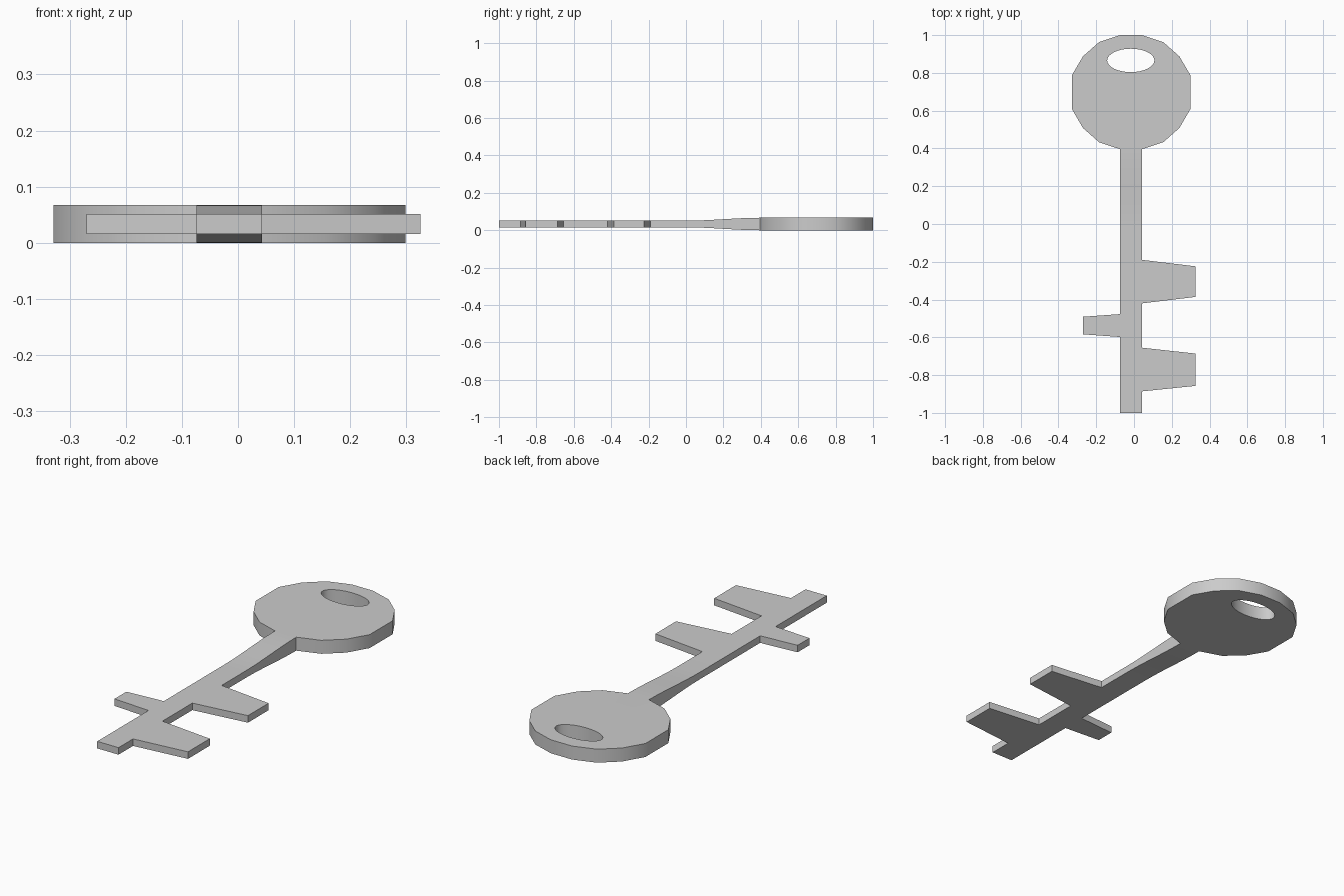
import bpy, bmesh, math

if "Cube" in bpy.data.objects:
    bpy.data.objects.remove(bpy.data.objects["Cube"])

CX, HEAD_Y = -0.015, 0.698          # centre of the round head
LEFT, RIGHT = -0.074, 0.043         # shaft sides
NECK = 0.396                        # where the shaft meets the head


def half_thickness(y):
    """Thick head easing into a thin shaft."""
    t = min(max(y / NECK, 0), 1)
    return 0.0175 + 0.016 * t * t * (3 - 2 * t)


bm = bmesh.new()


def loop(points):
    vs = [bm.verts.new((x, y, 0)) for x, y in points]
    return [bm.edges.new((vs[i], vs[(i + 1) % len(vs)])) for i in range(len(vs))]


# Head: faceted disc mirrored from one quadrant, with an oval ring hole
quad = [(0.3135, 0.09), (0.255, 0.19), (0.17, 0.265), (0.0585, 0.302)]
half = quad + [(-x, y) for x, y in reversed(quad)]
outline = half + [(x, -y) for x, y in reversed(half)]
edges = loop([(CX + x, HEAD_Y + y) for x, y in outline])
edges += loop([(-0.017 + 0.125 * math.cos(2 * math.pi * i / 32),
                0.866 + 0.062 * math.sin(2 * math.pi * i / 32)) for i in range(32)])
bmesh.ops.triangle_fill(bm, use_beauty=True, edges=edges, normal=(0, 0, 1))

# Shaft: rows of quads down to the tip
rows = [NECK, 0.34, 0.27, 0.2, 0.13, 0.06, 0, -0.19, -0.42, -0.477, -0.598, -0.655, -0.886, -1]
for y0, y1 in zip(rows, rows[1:]):
    bm.faces.new([bm.verts.new((x, y, 0)) for x, y in
                  ((LEFT, y0), (LEFT, y1), (RIGHT, y1), (RIGHT, y0))])

# Teeth: root side, tip x, root y pair, tip y pair
for root, tip, ra, rb, ta, tb in [(RIGHT, 0.325, -0.19, -0.42, -0.224, -0.386),
                                  (RIGHT, 0.325, -0.655, -0.886, -0.686, -0.857),
                                  (LEFT, -0.27, -0.477, -0.598, -0.491, -0.584)]:
    bm.faces.new([bm.verts.new((x, y, 0)) for x, y in
                  ((root, ra), (root, rb), (tip, tb), (tip, ta))])
bmesh.ops.remove_doubles(bm, verts=bm.verts[:], dist=0.004)

# Thickness: duplicate the flat plan, move both sides, wall the rim
rim = [e for e in bm.edges if len(e.link_faces) == 1]
bottom = bm.verts[:]
copy = bmesh.ops.duplicate(bm, geom=bm.verts[:] + bm.edges[:] + bm.faces[:])
twin = copy["vert_map"]
pairs = [(v, twin[v]) for v in bottom]
for low, high in pairs:
    h = half_thickness(low.co.y)
    low.co.z, high.co.z = 0.0335 - h, 0.0335 + h
for e in rim:
    a, b = e.verts
    bm.faces.new((a, b, twin[b], twin[a]))
bmesh.ops.recalc_face_normals(bm, faces=bm.faces[:])

mesh = bpy.data.meshes.new("key")
bm.to_mesh(mesh)
bm.free()
key = bpy.data.objects.new("key", mesh)
bpy.context.collection.objects.link(key)
bpy.context.view_layer.objects.active = key
key.select_set(True)
bpy.ops.object.shade_smooth_by_angle(angle=math.radians(35))
